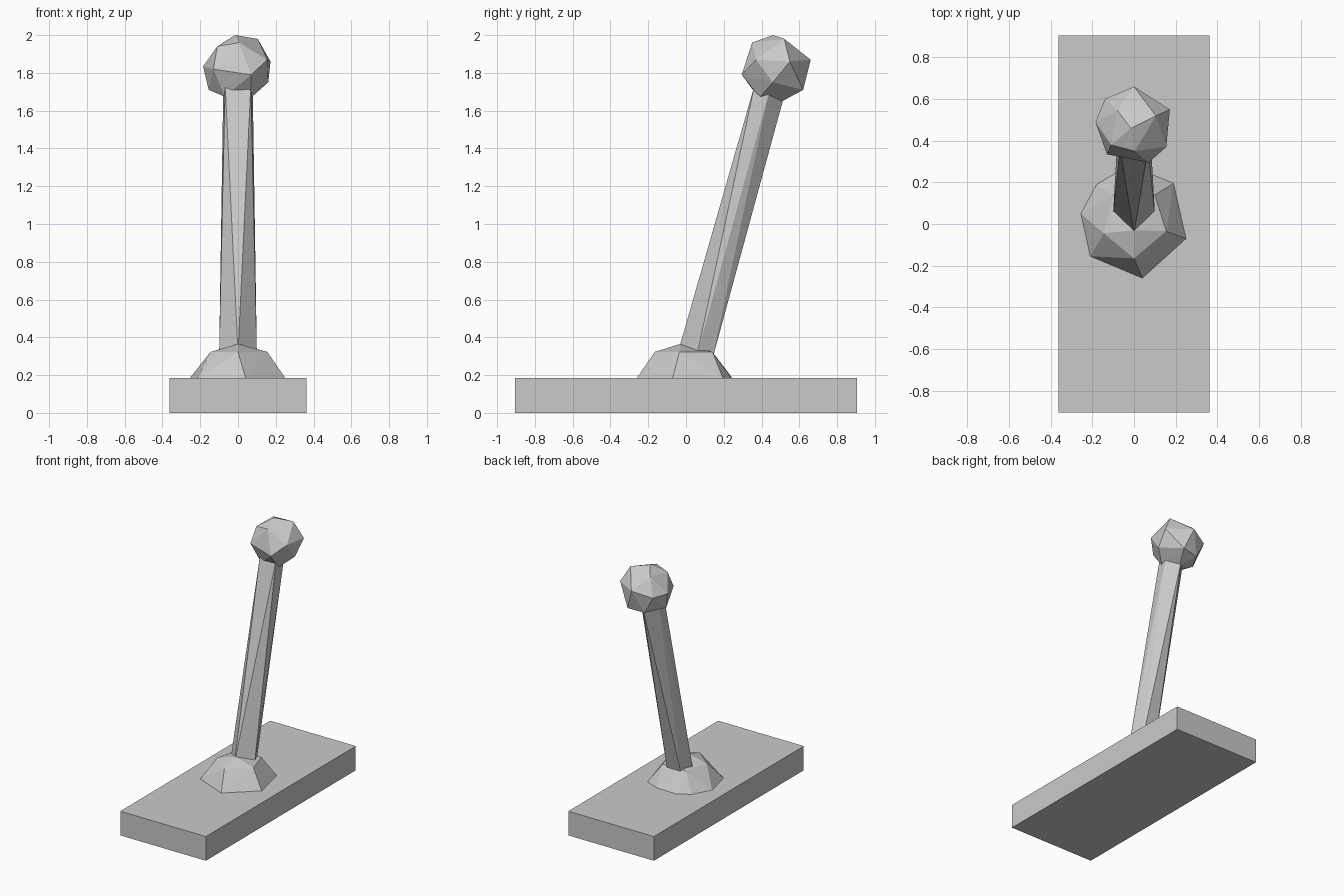
import bpy
import bmesh
from mathutils import Vector

default_cube = bpy.data.objects.get("Cube")
if default_cube:
    bpy.data.objects.remove(default_cube, do_unlink=True)


def make_material(name, colour):
    material = bpy.data.materials.new(name)
    material.use_nodes = True
    material.diffuse_color = colour
    material.node_tree.nodes["Principled BSDF"].inputs["Base Color"].default_value = colour
    return material


grey = make_material("plain grey", (0.59, 0.59, 0.59, 1))


def finish(name, bm):
    """Turn a bmesh into a flat shaded object in the scene."""
    bmesh.ops.recalc_face_normals(bm, faces=bm.faces)
    mesh = bpy.data.meshes.new(name)
    bm.to_mesh(mesh)
    bm.free()
    mesh.materials.append(grey)
    part = bpy.data.objects.new(name, mesh)
    bpy.context.scene.collection.objects.link(part)
    return part


def faceted_solid(name, corners):
    """Wrap a convex faceted skin around a few corner points."""
    bm = bmesh.new()
    for corner in corners:
        bm.verts.new(corner)
    result = bmesh.ops.convex_hull(bm, input=bm.verts)
    loose = {g for g in result["geom_interior"] + result["geom_unused"]
             if isinstance(g, bmesh.types.BMVert)}
    bmesh.ops.delete(bm, geom=list(loose), context="VERTS")
    return finish(name, bm)


def mirrored(corners):
    """Corner points together with their mirror images across x."""
    points = [Vector(c) for c in corners]
    return points + [Vector((-p.x, p.y, p.z)) for p in points if p.x]


# Base plate
base_top = 0.185
bm = bmesh.new()
bmesh.ops.create_cube(bm, size=1)
bmesh.ops.scale(bm, vec=(0.724, 1.81, base_top), verts=bm.verts)
bmesh.ops.translate(bm, vec=(0, 0, base_top / 2), verts=bm.verts)
finish("base_plate", bm)

# Faceted pivot dome: rim, shoulder and crown
rim = [(-.255, .05), (-.18, .19), (-.085, .245), (.08, .24),
       (.19, .195), (.25, -.07), (.04, -.26), (-.21, -.155)]
shoulder = [(0, -.165), (-.145, -.045), (.155, -.035), (.1, .14), (-.1, .14)]
dome = [(x, y, base_top) for x, y in rim]
dome += [(x, y, .323) for x, y in shoulder]
dome.append((0, -.03, .365))
faceted_solid("pivot_dome", dome)

# Leaning five sided shaft, twisted half a side between its ends
lean = Vector((0, .38, 1.325)).normalized() * 0.05
foot = mirrored([(0, -.03, .365), (.1, .07, .345), (.06, .15, .32)])
neck = mirrored([(.068, .35, 1.69), (.078, .43, 1.67), (0, .51, 1.645)])
faceted_solid("lever_shaft", [p - lean for p in foot] + [p + lean for p in neck])

# Irregular faceted knob: top, middle and underside corners
knob_top = [(-.015, .46, 2), (.105, .52, 1.98), (.005, .35, 1.96),
            (-.11, .38, 1.94), (-.08, .545, 1.96)]
knob_middle = [(.155, .37, 1.87), (.172, .55, 1.86), (0, .66, 1.87),
               (-.14, .6, 1.83), (-.185, .49, 1.835), (-.13, .335, 1.82),
               (.07, .295, 1.79)]
knob_under = [(-.155, .46, 1.71), (.16, .46, 1.75), (.06, .62, 1.71),
              (-.07, .6, 1.7), (-.07, .38, 1.675), (.07, .39, 1.67),
              (0, .5, 1.645)]
faceted_solid("lever_knob", knob_top + knob_middle + knob_under)
